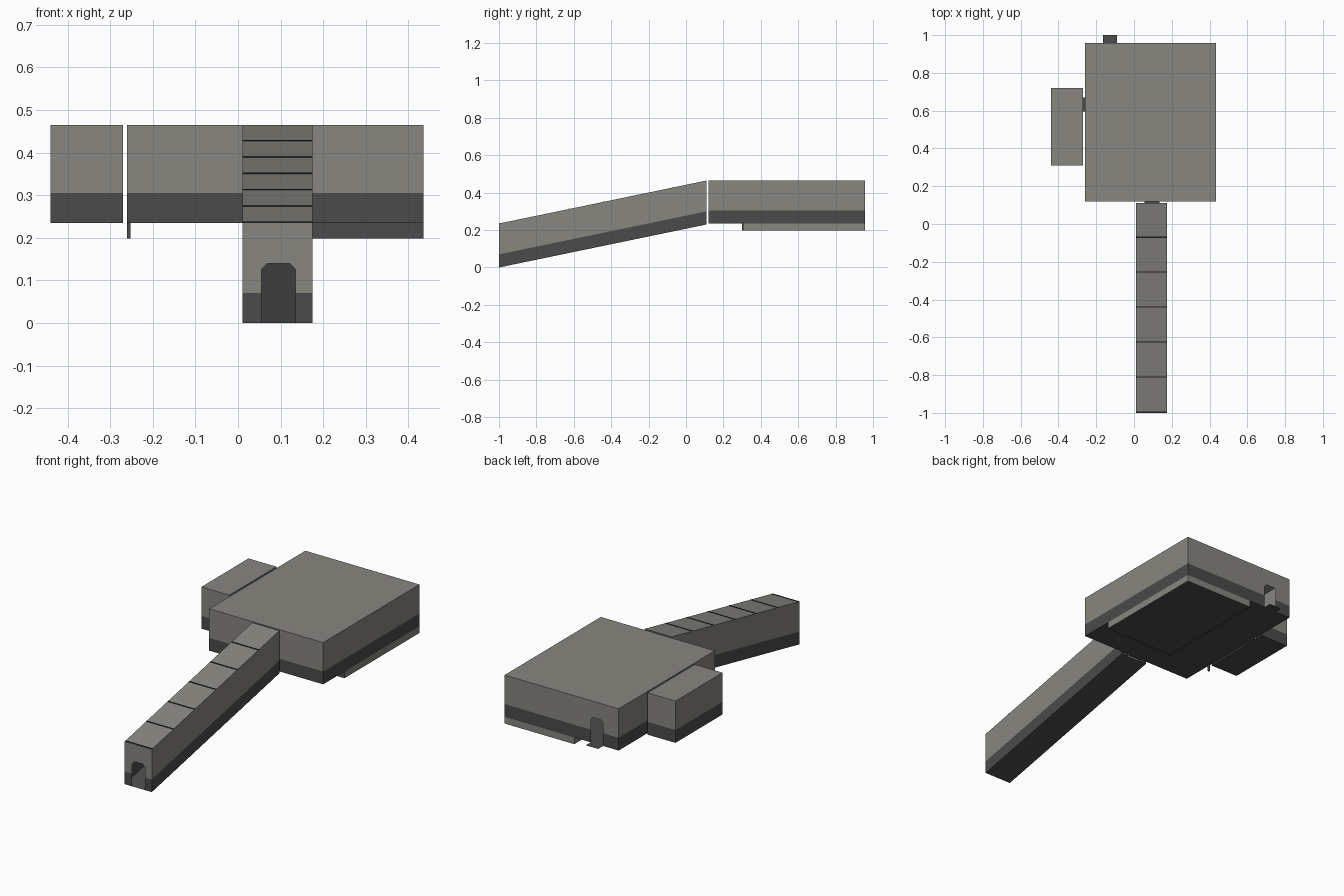
import bpy
import bmesh
from mathutils import Vector

old = bpy.data.objects.get("Cube")
if old:
    bpy.data.objects.remove(old, do_unlink=True)


def material(name, rgb):
    m = bpy.data.materials.new(name)
    m.use_nodes = True
    m.diffuse_color = (*rgb, 1)
    m.node_tree.nodes["Principled BSDF"].inputs["Base Color"].default_value = (*rgb, 1)
    return m


STONE = material("warm grey stone", (0.245, 0.238, 0.215))
DARK = material("dark grey stone", (0.07, 0.07, 0.07))
SEAM = material("black seam", (0.012, 0.012, 0.012))

BASE, TOP = 0.235, 0.465
BAND = 0.07          # height of the dark skirting
DOOR_H = 0.14
CUT = 0.014          # chamfer of the door head


def finish(name, bm, mats):
    bmesh.ops.remove_doubles(bm, verts=bm.verts, dist=1e-5)
    bmesh.ops.recalc_face_normals(bm, faces=bm.faces)
    mesh = bpy.data.meshes.new(name)
    bm.to_mesh(mesh)
    bm.free()
    for m in mats:
        mesh.materials.append(m)
    obj = bpy.data.objects.new(name, mesh)
    bpy.context.collection.objects.link(obj)
    return obj


def face(bm, points, mat):
    f = bm.faces.new([bm.verts.new(p) for p in points])
    f.material_index = mat


def wall(bm, a, b, z0, z1, door=None):
    """Upright wall from a to b; door = (start, end) measured along the wall."""
    a, b = Vector(a), Vector(b)
    length = (b - a).length
    direction = (b - a) / length

    def panel(outline, mat):
        face(bm, [(*(a + direction * s), z) for s, z in outline], mat)

    zb = z0 + BAND
    spans = [(0, door[0]), (door[1], length)] if door else [(0, length)]
    for s, e in spans:
        panel([(s, z0), (e, z0), (e, zb), (s, zb)], 1)
    upper = [(length, zb), (length, z1), (0, z1), (0, zb)]
    if door:
        s, e = door
        head = z0 + DOOR_H
        upper += [(s, zb), (s, head - CUT), (s + CUT, head),
                  (e - CUT, head), (e, head - CUT), (e, zb)]
    panel(upper, 0)


def room(name, x0, x1, y0, y1, z0, z1, doors, rise=0.0):
    """Hollow room with doorways; rise lifts it evenly towards the back."""
    bm = bmesh.new()
    corners = [(x0, y0), (x1, y0), (x1, y1), (x0, y1)]
    for i, side in enumerate(("front", "right", "back", "left")):
        a, b = corners[i], corners[(i + 1) % 4]
        door = doors.get(side)
        if door:
            axis = 0 if side in ("front", "back") else 1
            door = sorted(abs(v - a[axis]) for v in door)
        wall(bm, a, b, z0, z1, door)
    face(bm, [(*c, z0) for c in corners], 1)
    face(bm, [(*c, z1) for c in corners], 0)
    for v in bm.verts:
        v.co.z += rise * (v.co.y - y0) / (y1 - y0)
    return finish(name, bm, [STONE, DARK])


def floor_plate(name, x0, x1, y0, y1, z):
    bm = bmesh.new()
    face(bm, [(x0, y0, z), (x1, y0, z), (x1, y1, z), (x0, y1, z)], 0)
    return finish(name, bm, [DARK])


def box(name, x0, x1, y0, y1, z0, z1, mats, rule=lambda n: 0):
    bm = bmesh.new()
    bmesh.ops.create_cube(bm, size=1)
    for v in bm.verts:
        v.co = ((x0 + x1) / 2 + v.co.x * (x1 - x0),
                (y0 + y1) / 2 + v.co.y * (y1 - y0),
                (z0 + z1) / 2 + v.co.z * (z1 - z0))
    bm.normal_update()
    for f in bm.faces:
        f.material_index = rule(f.normal)
    return finish(name, bm, mats)


# Rooms and the sloping corridor
HALL_DOOR = (0.055, 0.135)
BACK_DOOR = (-0.165, -0.09)
SIDE_DOOR = (0.595, 0.67)
room("main_room", -0.26, 0.435, 0.12, 0.957, BASE, TOP,
     {"front": HALL_DOOR, "back": BACK_DOOR, "left": SIDE_DOOR})
room("side_room", -0.44, -0.27, 0.31, 0.72, BASE, TOP, {"right": SIDE_DOOR})
room("sloping_corridor", 0.01, 0.175, -1.0, 0.11, 0.0, BASE,
     {"front": HALL_DOOR, "back": HALL_DOOR}, rise=TOP - BASE)

# Thin floors at the doorways
floor_plate("corridor_threshold", *HALL_DOOR, 0.11, 0.12, BASE)
floor_plate("back_threshold", *BACK_DOOR, 0.957, 1.0, BASE)
floor_plate("side_threshold", -0.275, -0.26, *SIDE_DOOR, BASE)

# Sunken floor below the main room, with its step end
box("sunken_floor", 0.01, 0.435, 0.305, 0.957, 0.198, BASE, [STONE, DARK],
    lambda n: 1 if n.y < -0.5 or abs(n.z) > 0.5 else 0)
box("step_end", -0.26, -0.252, 0.3, 0.31, 0.198, BASE, [DARK])

# Seams across the corridor roof
for i in range(6):
    y = -0.995 + i * 0.185
    z = BASE + (TOP - BASE) * (y + 1) / 1.11
    box(f"roof_seam_{i + 1}", 0.01, 0.175, y - 0.003, y + 0.003,
        z - 0.004, z + 0.002, [SEAM])
